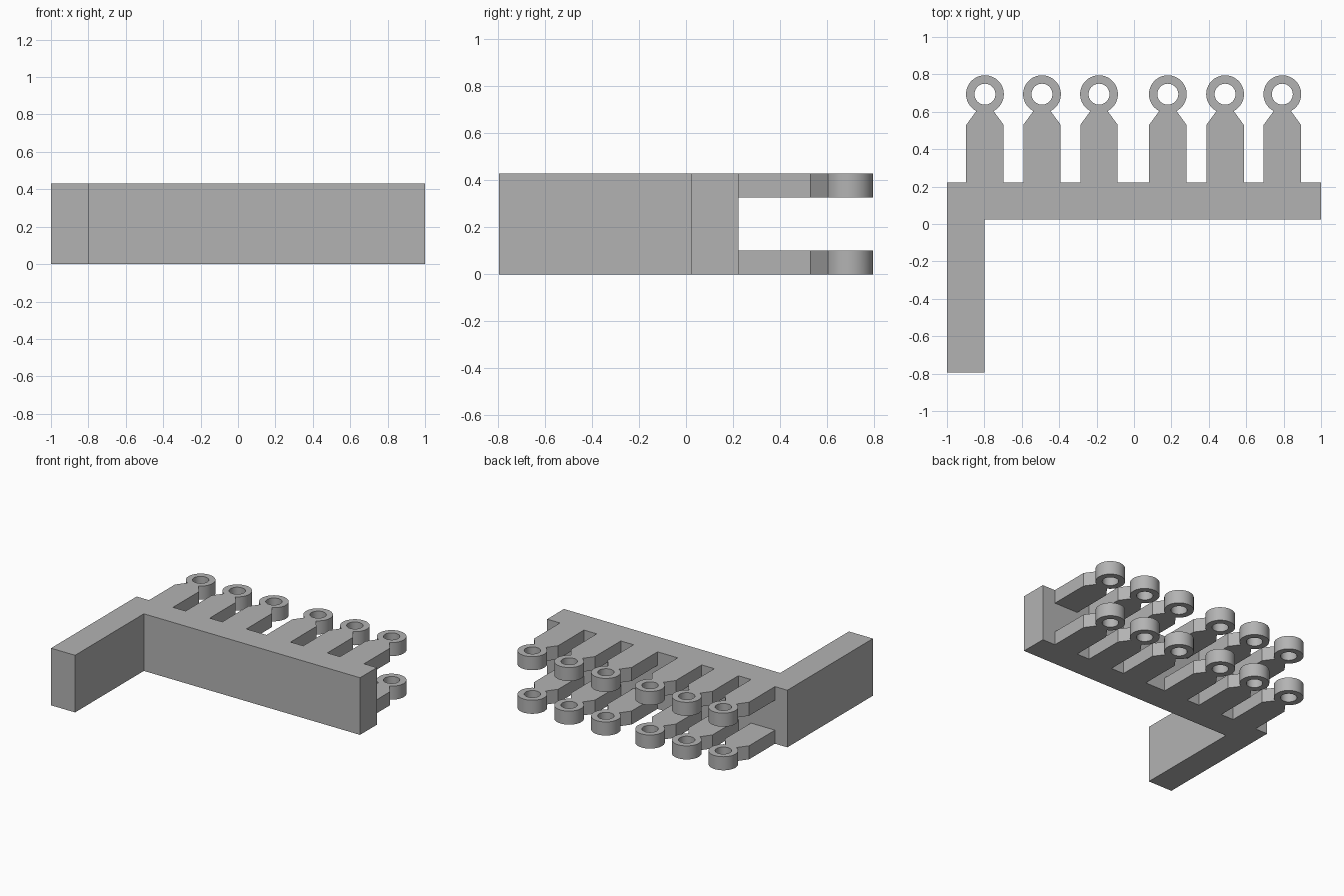
import bpy, bmesh, math

if "Cube" in bpy.data.objects:
    bpy.data.objects.remove(bpy.data.objects["Cube"])

HEIGHT = 0.43
BAR_FRONT, BAR_BACK = 0.023, 0.223
SLOT = (0.102, 0.328)                 # open gap between lower and upper prongs
PRONG_X = (-0.797, -0.492, -0.187, 0.181, 0.487, 0.793)
HALF, SHOULDER = 0.1, 0.53            # prong half width, start of the taper
EYE_Y, EYE_R, HOLE_R = 0.694, 0.101, 0.056
NECK_A = math.radians(-63)            # where the taper meets the eye

gray = bpy.data.materials.new("plain gray")
gray.diffuse_color = (0.45, 0.45, 0.45, 1)
gray.use_nodes = True
gray.node_tree.nodes["Principled BSDF"].inputs["Base Color"].default_value = gray.diffuse_color


def arc(cx, cy, r, a0, a1, n):
    return [(cx + r * math.cos(a0 + (a1 - a0) * i / n),
             cy + r * math.sin(a0 + (a1 - a0) * i / n)) for i in range(n + 1)]


def prong(x):
    """Outline of one prong with its round eye, right to left."""
    eye = arc(x, EYE_Y, EYE_R, NECK_A, math.pi - NECK_A, 44)
    return ([(x + HALF, BAR_BACK), (x + HALF, SHOULDER)] + eye +
            [(x - HALF, SHOULDER), (x - HALF, BAR_BACK)])


def extruded(name, loops, z0, z1):
    """Solid from closed outlines; the later loops become holes."""
    bm = bmesh.new()
    for loop in loops:
        vs = [bm.verts.new((x, y, z0)) for x, y in loop]
        for a, b in zip(vs, vs[1:] + vs[:1]):
            bm.edges.new((a, b))
    bmesh.ops.triangle_fill(bm, edges=bm.edges[:], use_beauty=True)
    ext = bmesh.ops.extrude_face_region(bm, geom=bm.faces[:], use_keep_orig=True)
    top = [g for g in ext["geom"] if isinstance(g, bmesh.types.BMVert)]
    bmesh.ops.translate(bm, verts=top, vec=(0, 0, z1 - z0))
    bmesh.ops.recalc_face_normals(bm, faces=bm.faces[:])
    me = bpy.data.meshes.new(name)
    bm.to_mesh(me)
    bm.free()
    ob = bpy.data.objects.new(name, me)
    bpy.context.collection.objects.link(ob)
    return ob


# L-shaped body with six prongs along the back edge
outline = [(-1, -0.795), (-0.8, -0.795), (-0.8, BAR_FRONT), (1, BAR_FRONT), (1, BAR_BACK)]
for x in reversed(PRONG_X):
    outline += prong(x)
outline.append((-1, BAR_BACK))

# Pin holes through the eyes
holes = [arc(x, EYE_Y, HOLE_R, 0, math.tau, 40)[:-1] for x in PRONG_X]
bracket = extruded("hinge_bracket", [outline] + holes, 0, HEIGHT)
bracket.data.materials.append(gray)

# Slot that splits the prongs into a lower and an upper row
cutter = extruded("slot_cutter", [[(-1.2, BAR_BACK), (1.2, BAR_BACK), (1.2, 1), (-1.2, 1)]], *SLOT)
cutter.data.materials.append(gray)
cutter.hide_render = True
cutter.hide_viewport = True
cut = bracket.modifiers.new("slot", 'BOOLEAN')
cut.operation = 'DIFFERENCE'
cut.solver = 'EXACT'
cut.object = cutter

# Apply the cut, then smooth the round eyes while keeping the edges sharp
bpy.context.view_layer.objects.active = bracket
bracket.select_set(True)
bpy.ops.object.modifier_apply(modifier=cut.name)
bpy.data.objects.remove(cutter)
bpy.ops.object.shade_smooth_by_angle(angle=math.radians(30))
